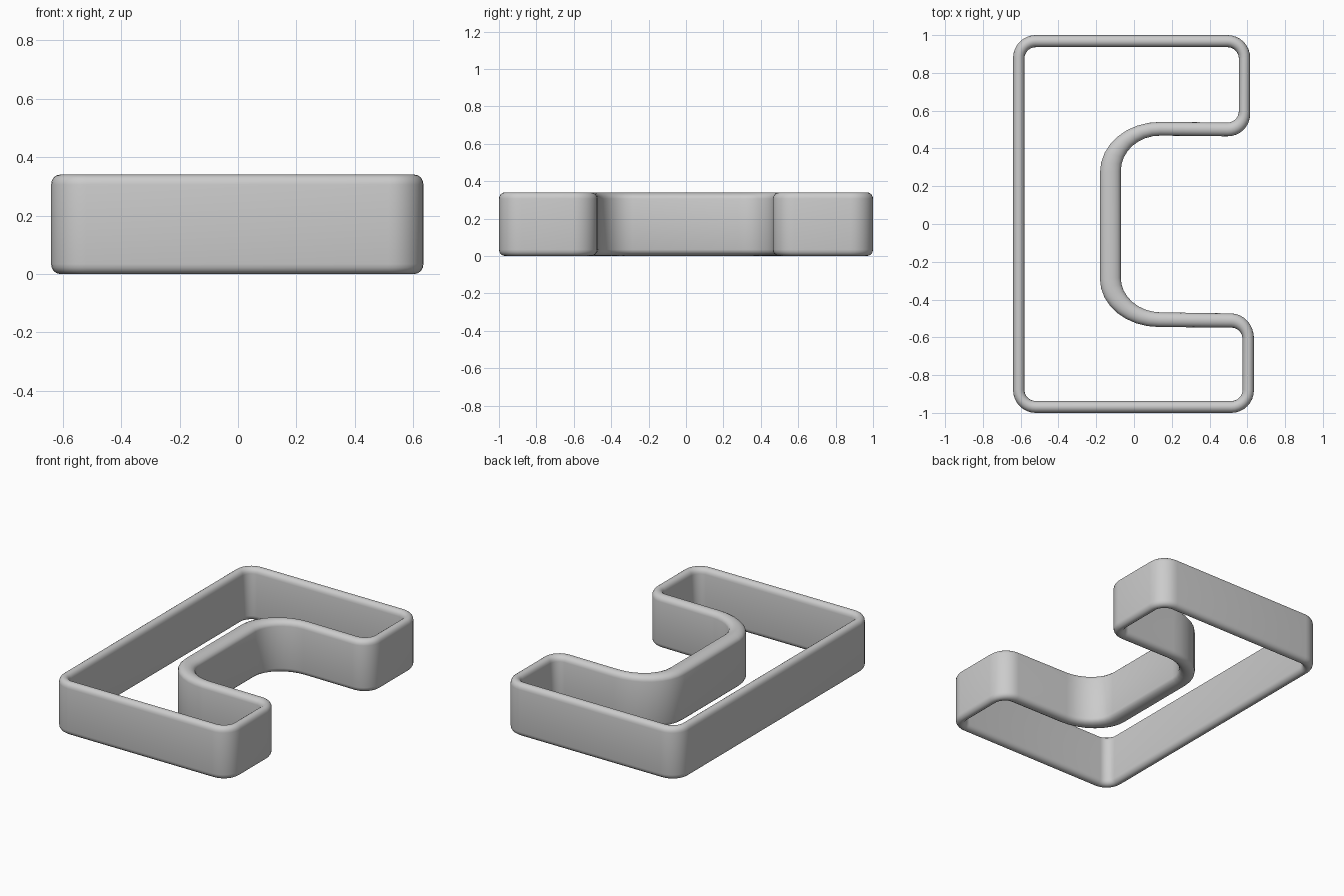
import bpy, bmesh, math
from mathutils import Vector

if "Cube" in bpy.data.objects:
    bpy.data.objects.remove(bpy.data.objects["Cube"])

HEIGHT, ROUND, SEG, RIM = 0.34, 0.034, 8, 8


def contour(corners):
    """Closed outline with an elliptical fillet (rx, ry) on each corner."""
    pts, n = [], len(corners)
    for i, (x, y, rx, ry) in enumerate(corners):
        c = Vector((x, y))

        def leg(other):
            d = Vector(other[:2]) - c
            return d * (rx / abs(d.x) if abs(d.x) > abs(d.y) else ry / abs(d.y))

        a, b = leg(corners[i - 1]), leg(corners[(i + 1) % n])
        for k in range(SEG + 1):
            t = math.pi / 2 * k / SEG
            pts.append(c + a * (1 - math.sin(t)) + b * (1 - math.cos(t)))
    return pts


# Outer and inner faces of the wall, counter-clockwise: x, y, rx, ry
outer = contour([
    (-0.64, -1, .12, .12), (0.635, -1, .12, .12),
    (0.635, -0.475, .12, .13), (-0.07, -0.465, .21, .18),
    (-0.07, 0.47, .21, .19), (0.615, 0.463, .12, .12),
    (0.615, 1, .12, .12), (-0.64, 1, .12, .12)])
inner = contour([
    (-0.58, -0.937, .06, .06), (0.575, -0.937, .06, .06),
    (0.575, -0.549, .06, .06), (-0.18, -0.543, .31, .25),
    (-0.18, 0.543, .32, .27), (0.555, 0.537, .06, .06),
    (0.555, 0.936, .06, .06), (-0.58, 0.936, .06, .06)])

# Wall cross-section with rounded rims: (fraction across wall, z)
section = []
for base, z0 in ((0, HEIGHT - ROUND), (math.pi, ROUND)):
    for k in range(RIM + 1):
        a = base + math.pi * k / RIM
        section.append((0.5 - 0.5 * math.cos(a), z0 + ROUND * math.sin(a)))

# Sweep the section round the loop
bm = bmesh.new()
rings = []
for o, i in zip(outer, inner):
    rings.append([bm.verts.new((*o.lerp(i, t), z)) for t, z in section])
m = len(section)
for j in range(len(rings)):
    p, q = rings[j - 1], rings[j]
    for k in range(m):
        l = (k + 1) % m
        bm.faces.new((p[k], q[k], q[l], p[l]))
bmesh.ops.recalc_face_normals(bm, faces=bm.faces)

mesh = bpy.data.meshes.new("cutter_wall")
bm.to_mesh(mesh)
bm.free()
wall = bpy.data.objects.new("cutter_wall", mesh)
bpy.context.collection.objects.link(wall)
bpy.context.view_layer.objects.active = wall
wall.select_set(True)
bpy.ops.object.shade_smooth_by_angle(angle=math.radians(40))
